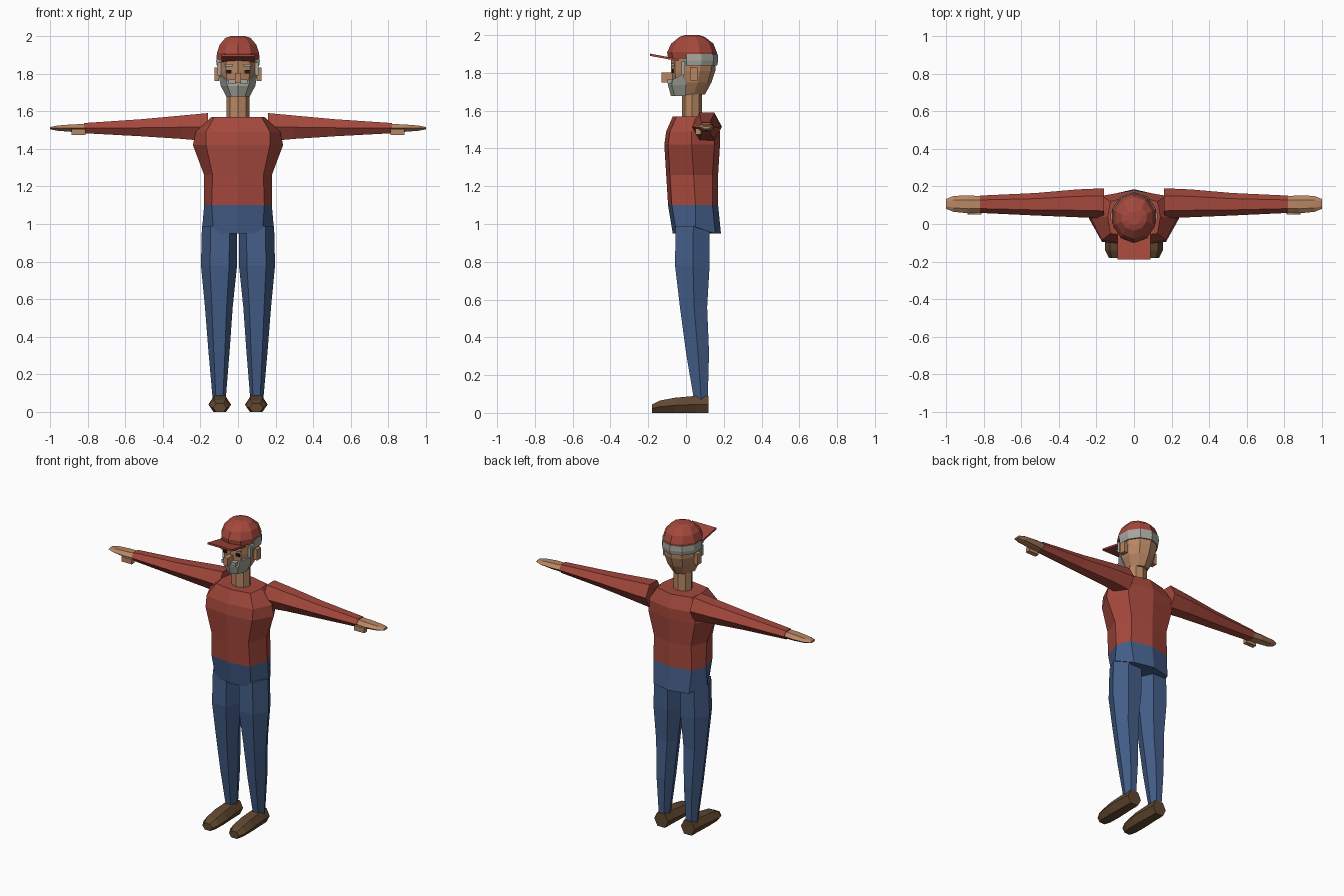
import bpy, bmesh, math
from mathutils import Vector

if "Cube" in bpy.data.objects:
    bpy.data.objects.remove(bpy.data.objects["Cube"])


def mat(name, rgb):
    m = bpy.data.materials.new(name)
    m.diffuse_color = (*rgb, 1)
    m.use_nodes = True
    m.node_tree.nodes["Principled BSDF"].inputs["Base Color"].default_value = m.diffuse_color
    return m


RED = mat("red_cloth", (0.37, 0.065, 0.045))
BLUE = mat("blue_denim", (0.058, 0.112, 0.25))
SKIN = mat("skin", (0.48, 0.24, 0.125))
BROWN = mat("brown_leather", (0.12, 0.064, 0.03))
GREY = mat("grey_hair", (0.38, 0.38, 0.34))
DARK = mat("dark_eye", (0.012, 0.011, 0.01))


def loft(name, rings, mats, rule=None, caps=True):
    """Skin a list of equal-length point rings with flat faces."""
    bm = bmesh.new()
    vs = [[bm.verts.new(p) for p in r] for r in rings]
    n = len(rings[0])
    for a, b in zip(vs, vs[1:]):
        for i in range(n):
            j = (i + 1) % n
            bm.faces.new((a[i], a[j], b[j], b[i]))
    if caps:
        bm.faces.new(vs[0])
        bm.faces.new(vs[-1])
    bmesh.ops.recalc_face_normals(bm, faces=bm.faces)
    if rule:
        for f in bm.faces:
            f.material_index = rule(f.calc_center_median())
    me = bpy.data.meshes.new(name)
    bm.to_mesh(me)
    bm.free()
    for m in mats:
        me.materials.append(m)
    ob = bpy.data.objects.new(name, me)
    bpy.context.collection.objects.link(ob)
    return ob


def box(name, lo, hi, m):
    (x0, y0, z0), (x1, y1, z1) = lo, hi
    rings = [[(x0, y0, z), (x1, y0, z), (x1, y1, z), (x0, y1, z)] for z in (z0, z1)]
    return loft(name, rings, [m])


def oval(rx, yf, yb, z, n=10):
    """Horizontal oval ring with a vertex at the front."""
    cy, ry = (yf + yb) / 2, (yb - yf) / 2
    return [(rx * math.sin(2 * math.pi * i / n), cy - ry * math.cos(2 * math.pi * i / n), z)
            for i in range(n)]


# torso: shirt above the waist, trousers below
def body(z, w, f, yf, yb, ym, drop=0.0):
    half = [(f, yf + 0.02, z), (w, ym, z + drop), (f, yb - 0.03, z)]
    return [(0, yf, z)] + half + [(0, yb, z)] + [(-x, y, q) for x, y, q in reversed(half)]


torso = [body(0.95, 0.19, 0.13, -0.07, 0.185, 0.05, 0.035),
         body(1.10, 0.18, 0.14, -0.095, 0.17, 0.05),
         body(1.26, 0.18, 0.135, -0.105, 0.17, 0.04),
         body(1.42, 0.24, 0.17, -0.115, 0.18, 0.03),
         body(1.49, 0.225, 0.17, -0.105, 0.18, 0.03),
         body(1.57, 0.14, 0.125, -0.07, 0.15, 0.04)]
loft("torso", torso, [RED, BLUE], lambda c: 1 if c.z < 1.09 else 0)

# neck
loft("neck", [oval(0.062, -0.02, 0.085, z, 8) for z in (1.54, 1.74)], [SKIN])

# head
loft("head", [oval(0.06, -0.07, 0.10, 1.685),
              oval(0.095, -0.075, 0.135, 1.75),
              oval(0.108, -0.08, 0.155, 1.81),
              oval(0.112, -0.08, 0.16, 1.90)], [SKIN])

# hair band around the sides and back
band = [oval(0.118, -0.082, 0.165, 1.84), oval(0.122, -0.085, 0.17, 1.865),
        oval(0.120, -0.085, 0.168, 1.90)]
loft("hair", [[p if p[1] > 0 else (p[0] * 0.9, p[1] + 0.03, p[2]) for p in r] for r in band], [GREY])


# beard: a chin-hugging wedge, taller at the cheeks
def beard_ring(z, w, yf, yb, rise=0.0):
    return [(-w, yb, z + rise), (-w * 0.6, yf + 0.02, z), (0, yf, z),
            (w * 0.6, yf + 0.02, z), (w, yb, z + rise), (0, yb, z)]


loft("beard", [beard_ring(1.678, 0.062, -0.08, 0.0),
               beard_ring(1.735, 0.092, -0.095, 0.0),
               beard_ring(1.765, 0.104, -0.09, -0.015, 0.03)], [GREY])
box("moustache", (-0.05, -0.098, 1.745), (0.05, -0.06, 1.768), GREY)
box("nose", (-0.016, -0.13, 1.75), (0.016, -0.06, 1.802), SKIN)

# cap with domed crown
loft("cap", [oval(0.116, -0.095, 0.163, 1.875), oval(0.118, -0.10, 0.163, 1.91),
             oval(0.102, -0.078, 0.145, 1.955), oval(0.070, -0.035, 0.10, 1.99),
             oval(0.038, -0.005, 0.068, 2.0)], [RED])
# sloping cap brim
loft("cap_brim", [[(-0.088, y, z), (0.088, y, z), (0.088, y, z + 0.012), (-0.088, y, z + 0.012)]
                  for y, z in ((-0.19, 1.89), (-0.04, 1.862))], [RED])


# cross-sections for limbs
def leg_ring(z, xi, xo, yf, yb):
    w, my = xo - xi, yf + (yb - yf) * 0.52
    return [(xi + w * 0.22, yf, z), (xo - w * 0.25, yf, z), (xo, my, z),
            (xo - w * 0.25, yb, z), (xi + w * 0.22, yb, z), (xi, my, z)]


def arm_ring(x, cy, cz, ry, rz):
    return [(x, cy - ry, cz), (x, cy - ry * 0.5, cz + rz), (x, cy + ry * 0.5, cz + rz),
            (x, cy + ry, cz), (x, cy + ry * 0.5, cz - rz), (x, cy - ry * 0.5, cz - rz)]


def shoe_ring(y, top, w):
    c, m = 0.097, top * 0.5
    return [(c - w, y, m), (c - w * 0.55, y, top), (c + w * 0.55, y, top),
            (c + w, y, m), (c + w * 0.55, y, 0), (c - w * 0.55, y, 0)]


for s, side in ((1, "left"), (-1, "right")):
    def flip(rings):
        return [[(s * x, y, z) for x, y, z in r] for r in rings]

    def sbox(name, lo, hi, m):
        x0, x1 = sorted((s * lo[0], s * hi[0]))
        box(side + name, (x0, *lo[1:]), (x1, *hi[1:]), m)

    # leg
    loft(side + "_leg", flip([leg_ring(0.07, 0.065, 0.135, 0.042, 0.115),
                              leg_ring(0.32, 0.045, 0.157, 0.0, 0.122),
                              leg_ring(0.56, 0.028, 0.176, -0.032, 0.112),
                              leg_ring(0.78, 0.005, 0.197, -0.058, 0.125),
                              leg_ring(0.99, 0.004, 0.192, -0.055, 0.125)]), [BLUE])
    # shoe
    loft(side + "_shoe", flip([shoe_ring(0.12, 0.09, 0.05), shoe_ring(0.05, 0.09, 0.052),
                               shoe_ring(-0.06, 0.08, 0.06), shoe_ring(-0.14, 0.065, 0.056),
                               shoe_ring(-0.18, 0.045, 0.036)]), [BROWN])
    # sleeve
    loft(side + "_sleeve", flip([arm_ring(0.16, 0.11, 1.515, 0.08, 0.075),
                                 arm_ring(0.30, 0.11, 1.515, 0.074, 0.062),
                                 arm_ring(0.52, 0.105, 1.512, 0.06, 0.045),
                                 arm_ring(0.82, 0.105, 1.51, 0.046, 0.027)]), [RED])
    # hand and thumb
    loft(side + "_hand", flip([arm_ring(0.81, 0.105, 1.51, 0.042, 0.022),
                               arm_ring(0.88, 0.105, 1.51, 0.048, 0.02),
                               arm_ring(0.96, 0.107, 1.51, 0.042, 0.014),
                               arm_ring(1.0, 0.107, 1.51, 0.026, 0.006)]), [SKIN])
    sbox("_thumb", (0.81, 0.05, 1.473), (0.885, 0.08, 1.505), SKIN)
    # ear, eye, eyebrow, sideburn
    sbox("_ear", (0.10, 0.02, 1.76), (0.126, 0.06, 1.832), SKIN)
    sbox("_eye", (0.034, -0.073, 1.80), (0.06, -0.066, 1.82), DARK)
    sbox("_eyebrow", (0.028, -0.08, 1.838), (0.07, -0.062, 1.85), GREY)
    sbox("_sideburn", (0.09, -0.025, 1.79), (0.109, -0.005, 1.86), GREY)
